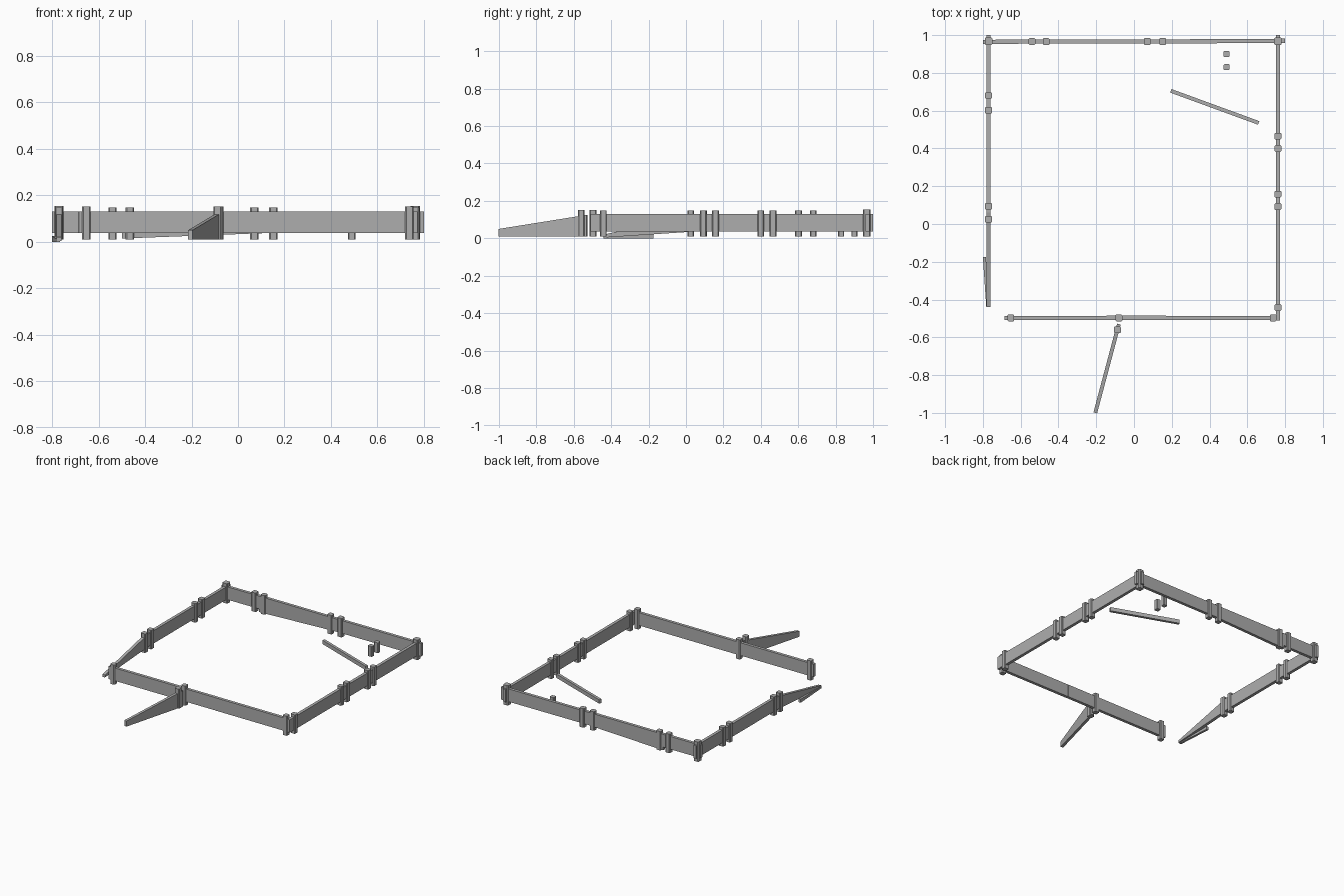
import bpy
from mathutils import Vector

if "Cube" in bpy.data.objects:
    bpy.data.objects.remove(bpy.data.objects["Cube"], do_unlink=True)

grey = bpy.data.materials.new("weathered grey")
grey.use_nodes = True
colour = (0.42, 0.42, 0.42, 1)
grey.diffuse_color = colour
grey.node_tree.nodes["Principled BSDF"].inputs["Base Color"].default_value = colour

LOW, HIGH, THICK = 0.037, 0.13, 0.022


def add_mesh(name, verts, faces):
    mesh = bpy.data.meshes.new(name)
    mesh.from_pydata(verts, [], faces)
    mesh.materials.append(grey)
    obj = bpy.data.objects.new(name, mesh)
    bpy.context.collection.objects.link(obj)
    return obj


def plank(name, start, end, z_start=(LOW, HIGH), z_end=(LOW, HIGH), thick=THICK):
    """Upright board between two plan points, with its own height range at each end."""
    a, b = Vector(start), Vector(end)
    side = (b - a).orthogonal().normalized() * thick / 2
    verts = []
    for p, heights in ((a, z_start), (b, z_end)):
        for s, z in ((-1, 0), (1, 0), (1, 1), (-1, 1)):
            q = p + side * s
            verts.append((q.x, q.y, heights[z]))
    faces = [(0, 1, 2, 3), (7, 6, 5, 4)]
    faces += [(i, i + 4, (i + 1) % 4 + 4, (i + 1) % 4) for i in range(4)]
    return add_mesh(name, verts, faces)


def post(name, x, y, top=0.148, bottom=0.01, half=0.018):
    """Square post with slightly clipped corners."""
    c = half * 0.72
    ring = [(half, -c), (half, c), (c, half), (-c, half),
            (-half, c), (-half, -c), (-c, -half), (c, -half)]
    n = len(ring)
    verts = [(x + u, y + v, z) for z in (bottom, top) for u, v in ring]
    faces = [tuple(reversed(range(n))), tuple(range(n, 2 * n))]
    faces += [(i, (i + 1) % n, (i + 1) % n + n, i + n) for i in range(n)]
    return add_mesh(name, verts, faces)


# Back wall, with a sagging middle board
BACK, FRONT, LEFT, RIGHT = 0.966, -0.497, 0.762, -0.77
plank("back_wall_right", (-0.80, 0.964), (-0.5, BACK))
plank("back_wall_middle", (-0.5, BACK), (0.11, BACK), (0.014, HIGH))
plank("back_wall_left", (0.11, BACK), (0.80, 0.97))

# Side walls
plank("left_wall", (LEFT, -0.51), (LEFT, 1.0))
plank("right_wall", (RIGHT, 0.06), (RIGHT, 1.0))

# Front wall in two boards
plank("front_wall_right", (-0.685, FRONT - 0.001), (0.17, FRONT + 0.001))
plank("front_wall_left", (0.17, FRONT), (0.765, FRONT))

# Collapsed end of the right wall and its splinter
plank("broken_wall_end", (RIGHT, 0.06), (RIGHT, -0.44), z_end=(0.004, 0.02))
plank("wall_splinter", (-0.792, -0.175), (-0.774, -0.44), (0.0, 0.025), (0.0, 0.012), 0.016)

# Fallen board leaning out from the front
plank("fallen_board", (-0.08, -0.53), (-0.205, -1.0), (0.01, 0.125), (0.01, 0.05), 0.02)

# Loose rail and stub posts inside
plank("loose_rail", (0.195, 0.705), (0.66, 0.535), (0.066, 0.094), (0.066, 0.094), 0.02)
for y in (0.83, 0.9):
    post("stub_post", 0.49, y, top=0.085, half=0.016)

# Wall posts
for x in (-0.54, -0.465, 0.07, 0.152):
    post("back_post", x, BACK)
for x in (RIGHT, LEFT):
    post("corner_post", x, 0.967, top=0.154, half=0.02)
for y in (0.68, 0.602, 0.094, 0.025):
    post("right_post", RIGHT, y)
for y in (0.465, 0.4, 0.158, 0.092, -0.442):
    post("left_post", LEFT, y)
for x in (-0.652, -0.08, 0.737):
    post("front_post", x, FRONT, top=0.152)
post("leaning_board_post", -0.088, -0.56, top=0.152)
